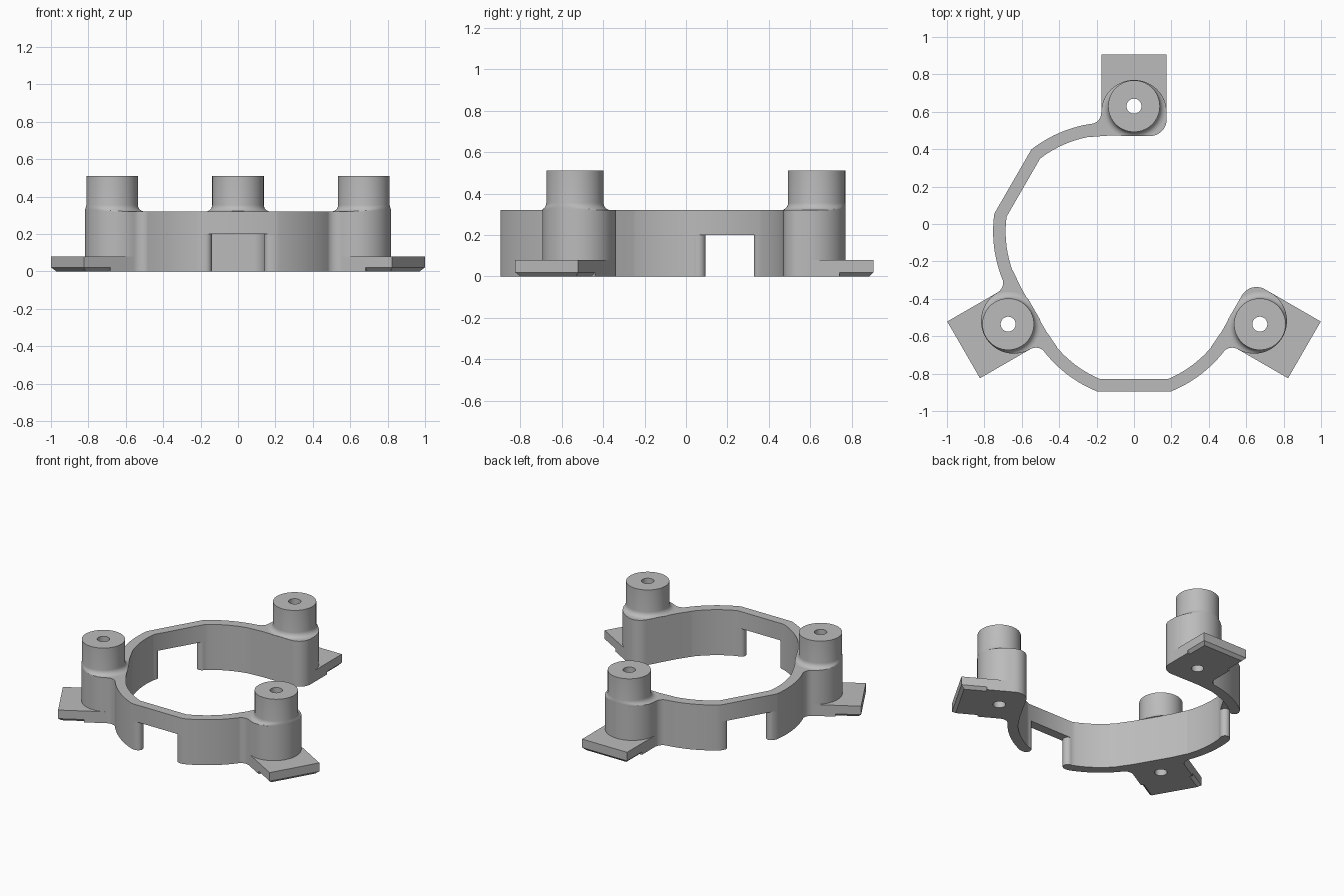
import bpy, bmesh, math
from mathutils import Matrix, Vector

if "Cube" in bpy.data.objects:
    bpy.data.objects.remove(bpy.data.objects["Cube"])

GREY = bpy.data.materials.new("plain grey")
GREY.use_nodes = True
GREY.diffuse_color = (0.5, 0.5, 0.5, 1)
GREY.node_tree.nodes["Principled BSDF"].inputs["Base Color"].default_value = (0.5, 0.5, 0.5, 1)

CENTRE = Vector((0, -0.147, 0))   # centre of the three-fold ring
TOP = 0.32                        # top of the wall
POST_V = 0.777                    # post distance from the centre
HALF = 0.175                      # half width of a post block


def loft(name, rings, turn):
    """Skin a stack of equal-length rings, cap both ends and turn about the ring centre."""
    bm = bmesh.new()
    loops = [[bm.verts.new(p) for p in ring] for ring in rings]
    n = len(loops[0])
    for a, b in zip(loops, loops[1:]):
        for i in range(n):
            j = (i + 1) % n
            bm.faces.new((a[i], a[j], b[j], b[i]))
    bm.faces.new(loops[0][::-1])
    bm.faces.new(loops[-1])
    bmesh.ops.recalc_face_normals(bm, faces=bm.faces)
    bm.transform(Matrix.Translation(CENTRE) @ Matrix.Rotation(math.radians(turn), 4, "Z"))
    mesh = bpy.data.meshes.new(name)
    bm.to_mesh(mesh)
    bm.free()
    mesh.materials.append(GREY)
    ob = bpy.data.objects.new(name, mesh)
    bpy.context.collection.objects.link(ob)
    return ob


def prism(name, outline, z0, z1, turn):
    return loft(name, [[(x, y, z) for x, y in outline] for z in (z0, z1)], turn)


def arc(cx, cy, r, a0, a1, n=12):
    """Arc points, angles in degrees counter-clockwise from +x."""
    angles = [math.radians(a0 + (a1 - a0) * i / n) for i in range(n + 1)]
    return [(cx + r * math.cos(a), cy + r * math.sin(a)) for a in angles]


def mirror(points):
    return [(-x, y) for x, y in reversed(points)]


def select(ob):
    bpy.ops.object.select_all(action="DESELECT")
    ob.select_set(True)
    bpy.context.view_layer.objects.active = ob


def smooth(ob):
    select(ob)
    bpy.ops.object.shade_smooth_by_angle(angle=math.radians(30))


# Arms: a straight middle between two curved ends, open below the middle
ARC_X, ARC_Y = -0.056, 0.117
W_IN, W_OUT = 0.683, 0.748


def curved_end(r, w):
    start = 90 - math.degrees(math.acos((w - ARC_Y) / r))
    return arc(ARC_X, ARC_Y, r, start, 30, 16)


outer = curved_end(0.68, W_OUT)
inner = curved_end(0.613, W_IN)
band = mirror(outer) + outer + inner[::-1] + mirror(inner[::-1])
cap_r = (W_OUT - W_IN) / 2
cap = arc(0.14 + cap_r, W_IN + cap_r, cap_r, 270, 90)
leg = cap + outer + inner[::-1]

for arm, turn in (("left", 60), ("front", 180)):
    smooth(prism(arm + "_arm_bridge", band, 0.2, TOP, turn))
    smooth(prism(arm + "_arm_leg_a", leg, 0, 0.2, turn))
    smooth(prism(arm + "_arm_leg_b", mirror(leg), 0, 0.2, turn))


# Post blocks: round outside, filleted into an arm or rounded at a free end
BLOCK_V, FRONT_V, FILLET = 0.742, 0.617, 0.061


def block_side(has_arm):
    """Right-hand half of the block, from the inner edge up to the round."""
    if has_arm:
        return [(0.13, 0.62), (0.236, 0.612)] + \
            arc(HALF + FILLET, BLOCK_V, FILLET, 270, 180)[:-1]
    return arc(HALF - 0.09, FRONT_V + 0.09, 0.09, -90, 0)


def flare_limit(a):
    """Distance from the post axis to the block edge."""
    c, s = math.cos(a), math.sin(a)
    d = POST_V - BLOCK_V
    t = -d * s + math.sqrt(HALF ** 2 - (d * c) ** 2)
    if t * s > -d:
        return t
    box = (POST_V - FRONT_V) / -s
    return min(box, HALF / abs(c)) if abs(c) > 1e-6 else box


def circle(radius, z, n=64):
    ring = []
    for i in range(n):
        a = math.tau * i / n
        r = radius(a)
        ring.append((r * math.cos(a), POST_V + r * math.sin(a), z))
    return ring


def boss_rings():
    radius, flare = 0.138, 0.035
    rings = [circle(lambda a: radius, TOP - 0.02)]
    for i in range(7):
        t = math.pi / 2 * i / 6
        r = radius + flare * (1 - math.sin(t))
        rings.append(circle(lambda a: max(radius, min(r, flare_limit(a))),
                            TOP + flare * (1 - math.cos(t))))
    rings.append(circle(lambda a: radius, 0.51))
    return rings


def foot_rect(v0, v1, half, z):
    return [(-half, v0, z), (half, v0, z), (half, v1, z), (-half, v1, z)]


for post, turn, arm_minus, arm_plus in (("back", 0, True, False),
                                        ("left", 120, True, True),
                                        ("right", 240, False, True)):
    outline = block_side(arm_plus) + arc(0, BLOCK_V, HALF, 0, 180, 32) \
        + mirror(block_side(arm_minus))
    parts = [prism(post + "_post_block", outline, 0, TOP, turn),
             loft(post + "_post_boss", boss_rings(), turn)]

    # Foot plate, bevelled underneath toward its outer end
    v0, v_mid, v1, b = 0.742, 0.887, 1.052, 0.02
    parts.append(loft(post + "_foot_plate_root",
                      [foot_rect(v0, v_mid, HALF, z) for z in (0, 0.08)], turn))
    loft(post + "_foot_plate_tip",
         [foot_rect(v_mid, v1 - b, HALF - b, 0), foot_rect(v_mid, v1, HALF, b),
          foot_rect(v_mid, v1, HALF, 0.08)], turn)

    # Screw bore through the whole post
    bore = loft(post + "_bore_cutter",
                [circle(lambda a: 0.04, z, 32) for z in (-0.1, 0.7)], turn)
    for ob in parts:
        select(ob)
        mod = ob.modifiers.new("bore", "BOOLEAN")
        mod.operation = "DIFFERENCE"
        mod.solver = "EXACT"
        mod.object = bore
        bpy.ops.object.modifier_apply(modifier=mod.name)
        smooth(ob)
    bpy.data.objects.remove(bore)
